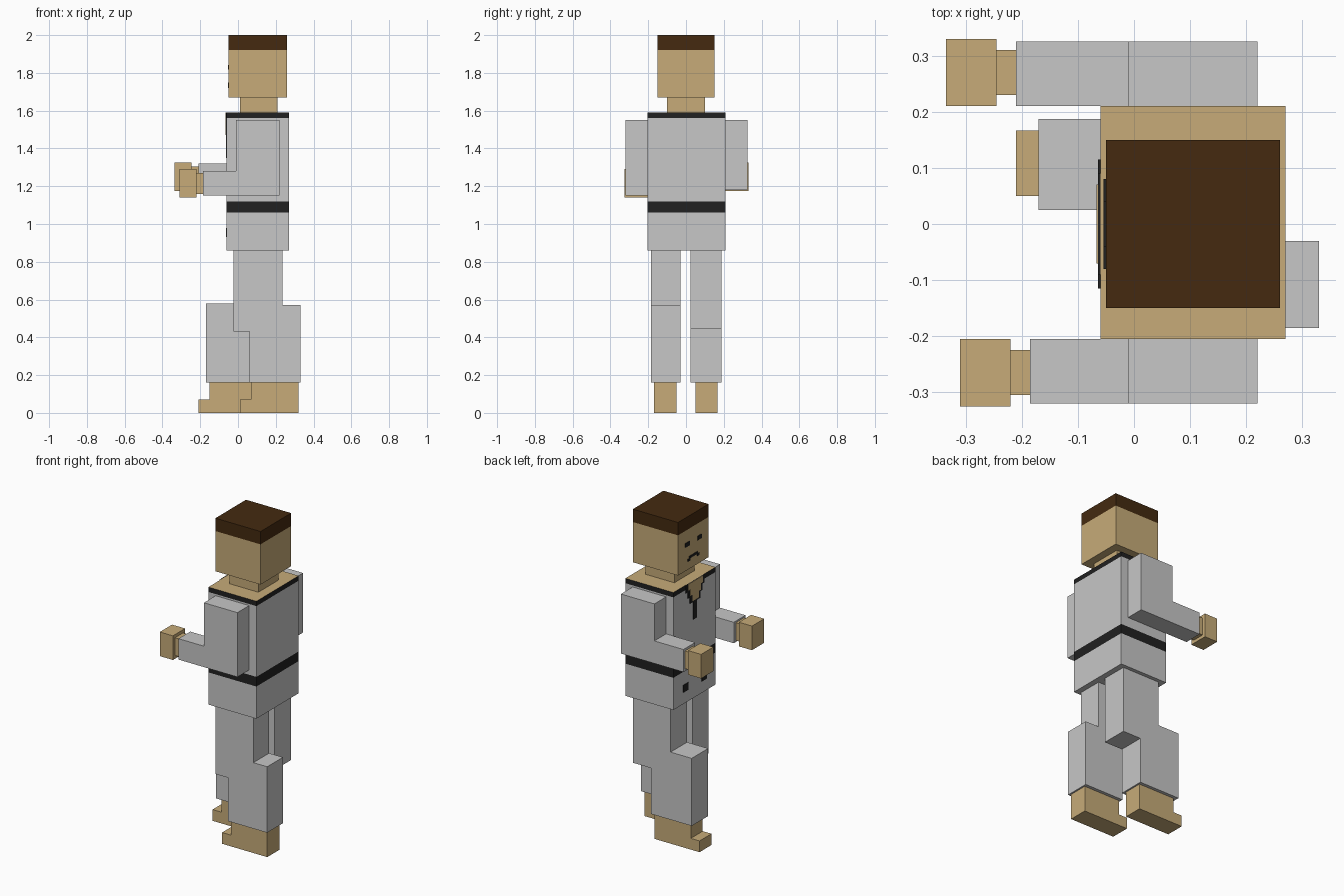
import bpy
import bmesh
from mathutils import Vector

old = bpy.data.objects.get("Cube")
if old:
    bpy.data.objects.remove(old, do_unlink=True)


def material(name, rgb):
    m = bpy.data.materials.new(name)
    m.use_nodes = True
    m.diffuse_color = (*rgb, 1)
    m.node_tree.nodes["Principled BSDF"].inputs["Base Color"].default_value = (*rgb, 1)
    return m


SKIN = material("skin tan", (0.57, 0.41, 0.19))
CLOTH = material("cloth grey", (0.57, 0.57, 0.57))
BLACK = material("trim black", (0.015, 0.015, 0.015))
HAIR = material("hair brown", (0.058, 0.023, 0.005))


def finish(name, bm, mats):
    bmesh.ops.recalc_face_normals(bm, faces=bm.faces)
    mesh = bpy.data.meshes.new(name)
    bm.to_mesh(mesh)
    bm.free()
    for m in mats:
        mesh.materials.append(m)
    obj = bpy.data.objects.new(name, mesh)
    bpy.context.collection.objects.link(obj)
    return obj


def prism(name, profile, y0, y1, mat):
    """Extrude an x-z outline from y0 to y1."""
    bm = bmesh.new()
    face = bm.faces.new([bm.verts.new((x, y0, z)) for x, z in profile])
    side = bmesh.ops.extrude_face_region(bm, geom=[face])["geom"]
    verts = [v for v in side if isinstance(v, bmesh.types.BMVert)]
    bmesh.ops.translate(bm, verts=verts, vec=(0, y1 - y0, 0))
    return finish(name, bm, [mat])


def box(name, x, y, z, mats, cuts=(), rule=None):
    """Box from ranges, cut at heights and coloured by a face rule."""
    bm = bmesh.new()
    bmesh.ops.create_cube(bm, size=1)
    lo, hi = Vector((x[0], y[0], z[0])), Vector((x[1], y[1], z[1]))
    for v in bm.verts:
        v.co = (lo + hi) / 2 + v.co * (hi - lo)
    for h in cuts:
        bmesh.ops.bisect_plane(bm, geom=bm.verts[:] + bm.edges[:] + bm.faces[:],
                               plane_co=(0, 0, h), plane_no=(0, 0, 1))
    bm.normal_update()
    if rule:
        for f in bm.faces:
            f.material_index = rule(f.calc_center_median().z, f.normal)
    return finish(name, bm, mats)


# Head with a hair band and cap
box("head", (-0.05, 0.26), (-0.15, 0.15), (1.67, 2.0), [SKIN, HAIR], [1.92],
    lambda h, n: int(h > 1.92))
box("neck", (0.01, 0.21), (-0.1, 0.1), (1.59, 1.67), [SKIN])


# Jacket with belt, collar trim and bare shoulders
def jacket_rule(h, n):
    if n.z > 0.5:
        return 2
    return int(h > 1.56 or (abs(n.z) < 0.5 and 1.06 < h < 1.12))


box("jacket", (-0.06, 0.27), (-0.205, 0.21), (0.86, 1.59), [CLOTH, BLACK, SKIN],
    [1.06, 1.12, 1.56], jacket_rule)


# Thin painted plates on the face and chest
def plate(name, x, yc, zc, w, h, mat, depth=0.004):
    box(name, (x - depth, x), (yc - w / 2, yc + w / 2), (zc - h / 2, zc + h / 2), [mat])


for side, s in (("left", -1), ("right", 1)):
    plate(side + "_eye", -0.05, s * 0.06, 1.83, 0.04, 0.025, BLACK)
    plate(side + "_mouth_corner", -0.05, s * 0.045, 1.728, 0.02, 0.014, BLACK)
    plate(side + "_belt_end", -0.06, s * 0.09, 0.955, 0.05, 0.045, BLACK)
plate("mouth", -0.05, 0, 1.742, 0.08, 0.014, BLACK)
for i in range(3):
    w, h = 0.14 - 0.04 * i, 1.57 - 0.04 * i
    plate(f"lapel_{i}", -0.06, 0, h - 0.005, w + 0.04, 0.05, BLACK)
    plate(f"neckline_{i}", -0.06, 0, h, w, 0.04, SKIN, 0.007)
plate("lapel_tail", -0.06, 0, 1.41, 0.035, 0.12, BLACK)

# Arms: bent sleeve, wrist and fist; each has its own reach and lift
for side, s, inner, reach, base, wrist, top in (
        ("left", -1, 0.205, -0.185, 1.15, 0.265, 1.28),
        ("right", 1, 0.21, -0.21, 1.18, 0.27, 1.32)):
    prism(side + "_sleeve",
          [(-0.01, 1.55), (0.22, 1.55), (0.22, base), (reach, base), (reach, top), (-0.01, top)],
          s * inner, s * (inner + 0.115), CLOTH)
    mid = (base + top) / 2
    for part, x0, x1, r, h in (("wrist", reach - 0.035, reach, 0.04, 0.055),
                               ("fist", reach - 0.125, reach - 0.035, 0.06, 0.075)):
        box(f"{side}_{part}", (x0, x1), (s * wrist - r, s * wrist + r),
            (mid - h, mid + h), [SKIN])

# Legs: one swung back, one stepping forward
prism("left_leg", [(-0.025, 0.86), (-0.025, 0.43), (0.06, 0.43), (0.06, 0.16),
                   (0.33, 0.16), (0.33, 0.57), (0.235, 0.57), (0.235, 0.86)],
      -0.185, -0.03, CLOTH)
prism("right_leg", [(-0.025, 0.86), (-0.025, 0.58), (-0.17, 0.58), (-0.17, 0.16),
                    (0.11, 0.16), (0.11, 0.445), (0.235, 0.445), (0.235, 0.86)],
      0.025, 0.187, CLOTH)

# Feet with a low toe step
for side, toe, y0, y1 in (("left", 0.01, -0.17, -0.05), ("right", -0.21, 0.05, 0.167)):
    prism(side + "_foot",
          [(toe, 0), (toe + 0.31, 0), (toe + 0.31, 0.16), (toe + 0.06, 0.16),
           (toe + 0.06, 0.07), (toe, 0.07)], y0, y1, SKIN)
